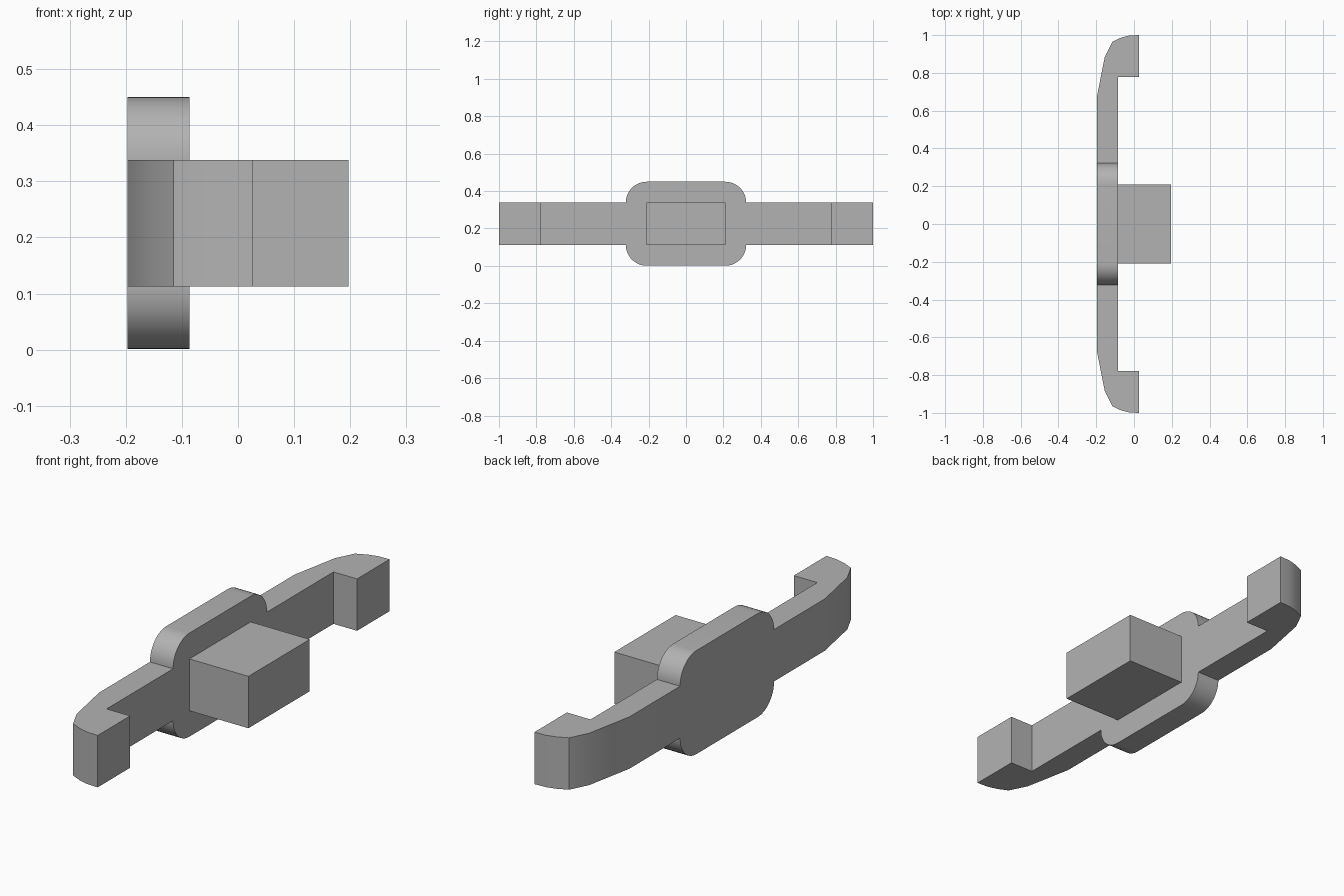
import bpy, bmesh, math

cube = bpy.data.objects.get("Cube")
if cube:
    bpy.data.objects.remove(cube)

grey = bpy.data.materials.new("plain grey")
grey.use_nodes = True
COLOUR = (0.45, 0.45, 0.45, 1)
grey.diffuse_color = COLOUR
grey.node_tree.nodes["Principled BSDF"].inputs["Base Color"].default_value = COLOUR

BACK, FACE = -0.197, -0.086      # x extent of plate and arms
LOW, HIGH = 0.113, 0.338         # z extent of arms and block
HALF, RADIUS = 0.322, 0.112      # plate half width and corner radius


def extrude(name, outline, offset):
    """Solid from a flat outline pushed along an offset."""
    bm = bmesh.new()
    base = bm.faces.new([bm.verts.new(p) for p in outline])
    cap = bmesh.ops.extrude_face_region(bm, geom=[base], use_keep_orig=True)
    moved = [v for v in cap["geom"] if isinstance(v, bmesh.types.BMVert)]
    bmesh.ops.translate(bm, verts=moved, vec=offset)
    bmesh.ops.recalc_face_normals(bm, faces=bm.faces)
    mesh = bpy.data.meshes.new(name)
    bm.to_mesh(mesh)
    bm.free()
    mesh.materials.append(grey)
    obj = bpy.data.objects.new(name, mesh)
    bpy.context.collection.objects.link(obj)
    bpy.ops.object.select_all(action="DESELECT")
    obj.select_set(True)
    bpy.context.view_layer.objects.active = obj
    bpy.ops.object.shade_smooth_by_angle(angle=math.radians(25))
    return obj


# Rounded centre plate
plate = []
corners = [(1, HIGH), (-1, HIGH), (-1, LOW), (1, LOW)]
for quarter, (side, z) in enumerate(corners):
    for step in range(13):
        a = math.radians(90) * (quarter + step / 12)
        plate.append((BACK, side * (HALF - RADIUS) + RADIUS * math.cos(a),
                      z + RADIUS * math.sin(a)))
extrude("centre_plate", plate, (FACE - BACK, 0, 0))

# Hooked arms, mirrored front and back
hook = [(FACE, HALF), (BACK, HALF), (BACK, 0.67), (-0.155, 0.885),
        (-0.115, 0.965), (-0.07, 0.986), (-0.025, 0.998), (0.027, 1),
        (0.027, 0.777), (FACE, 0.777)]
for name, side in (("front_arm", -1), ("rear_arm", 1)):
    extrude(name, [(x, side * y, LOW) for x, y in hook], (0, 0, HIGH - LOW))

# Block standing out from the plate
block = [(FACE, -0.21, LOW), (0.197, -0.21, LOW), (0.197, 0.21, LOW), (FACE, 0.21, LOW)]
extrude("centre_block", block, (0, 0, HIGH - LOW))
